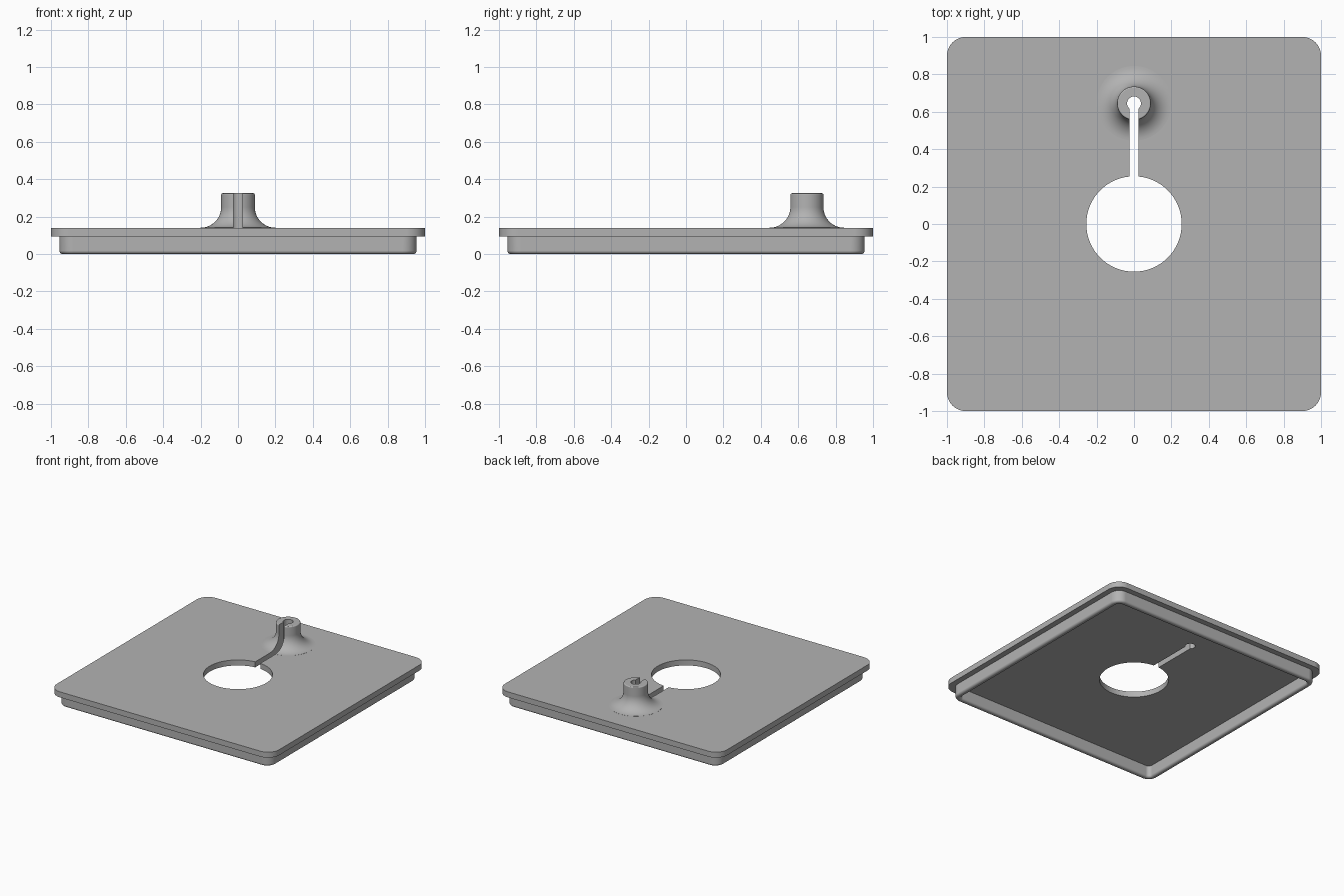
import bpy, bmesh, math

default = bpy.data.objects.get("Cube")
if default:
    bpy.data.objects.remove(default, do_unlink=True)

# Single matte grey
grey = bpy.data.materials.new("plain grey")
grey.use_nodes = True
colour = (0.45, 0.45, 0.45, 1)
grey.diffuse_color = colour
grey.node_tree.nodes["Principled BSDF"].inputs["Base Color"].default_value = colour

PLATE_Z, TOP_Z = 0.095, 0.14
BOSS_Y = 0.645


def loft(name, loops):
    """Join matching closed loops into a capped solid."""
    bm = bmesh.new()
    rings = [[bm.verts.new(p) for p in loop] for loop in loops]
    n = len(rings[0])
    for a, b in zip(rings, rings[1:]):
        for i in range(n):
            j = (i + 1) % n
            bm.faces.new((a[i], a[j], b[j], b[i]))
    bm.faces.new(rings[0])
    bm.faces.new(rings[-1])
    bmesh.ops.recalc_face_normals(bm, faces=bm.faces)
    mesh = bpy.data.meshes.new(name)
    bm.to_mesh(mesh)
    bm.free()
    mesh.materials.append(grey)
    obj = bpy.data.objects.new(name, mesh)
    bpy.context.collection.objects.link(obj)
    return obj


def rounded_square(half, radius, z, steps=10):
    pts = []
    for q in range(4):
        mid = math.pi / 4 + q * math.pi / 2
        cx = math.copysign(half - radius, math.cos(mid))
        cy = math.copysign(half - radius, math.sin(mid))
        for i in range(steps + 1):
            a = (q + i / steps) * math.pi / 2
            pts.append((cx + radius * math.cos(a), cy + radius * math.sin(a), z))
    return pts


def circle(r, z, y=0, n=72):
    return [(r * math.cos(2 * math.pi * i / n),
             y + r * math.sin(2 * math.pi * i / n), z) for i in range(n)]


def arc(cx, cz, r, start, end, steps):
    return [(cx + r * math.cos(math.radians(start + (end - start) * i / steps)),
             cz + r * math.sin(math.radians(start + (end - start) * i / steps)))
            for i in range(steps + 1)]


def combine(target, tool, operation):
    mod = target.modifiers.new(operation, 'BOOLEAN')
    mod.operation, mod.object, mod.solver = operation, tool, 'EXACT'
    bpy.context.view_layer.objects.active = target
    bpy.ops.object.modifier_apply(modifier=mod.name)
    bpy.data.objects.remove(tool, do_unlink=True)


# Lid: recessed underside, rounded rim, overhanging plate
OUTER, INNER, FILLET = 0.955, 0.912, 0.018
section = [(INNER, PLATE_Z)]
section += arc(INNER + FILLET, FILLET, FILLET, 180, 270, 5)
section += arc(OUTER - FILLET, FILLET, FILLET, 270, 360, 5)
section += [(OUTER, PLATE_Z)]
loops = [rounded_square(h, 0.075 - (OUTER - h), z) for h, z in section]
loops += [rounded_square(1.0, 0.1, z) for z in (PLATE_Z, TOP_Z)]
lid = loft("lid", loops)

# Flared cable boss
FLARE = 0.11
profile = [(0.2, 0.12)] + arc(0.2, TOP_Z + FLARE + 0.0005, FLARE, 270, 180, 14)
profile += arc(0.082, 0.317, 0.008, 0, 90, 4)
boss = loft("boss", [circle(r, z, BOSS_Y) for r, z in profile])
combine(lid, boss, 'UNION')

# Centre hole, bore and the slot joining them
for r, y in ((0.255, 0), (0.037, BOSS_Y)):
    combine(lid, loft("hole_cutter", [circle(r, z, y) for z in (-0.1, 0.5)]), 'DIFFERENCE')
W = 0.023
slot = [[(-W, 0.1, z), (W, 0.1, z), (W, BOSS_Y, z), (-W, BOSS_Y, z)] for z in (-0.1, 0.5)]
combine(lid, loft("slot_cutter", slot), 'DIFFERENCE')

# Smooth curves, crisp edges
bpy.ops.object.select_all(action='DESELECT')
lid.select_set(True)
bpy.context.view_layer.objects.active = lid
bpy.ops.object.shade_smooth_by_angle(angle=math.radians(30))
normals = lid.modifiers.new("flat_top_normals", 'WEIGHTED_NORMAL')
normals.keep_sharp = True
